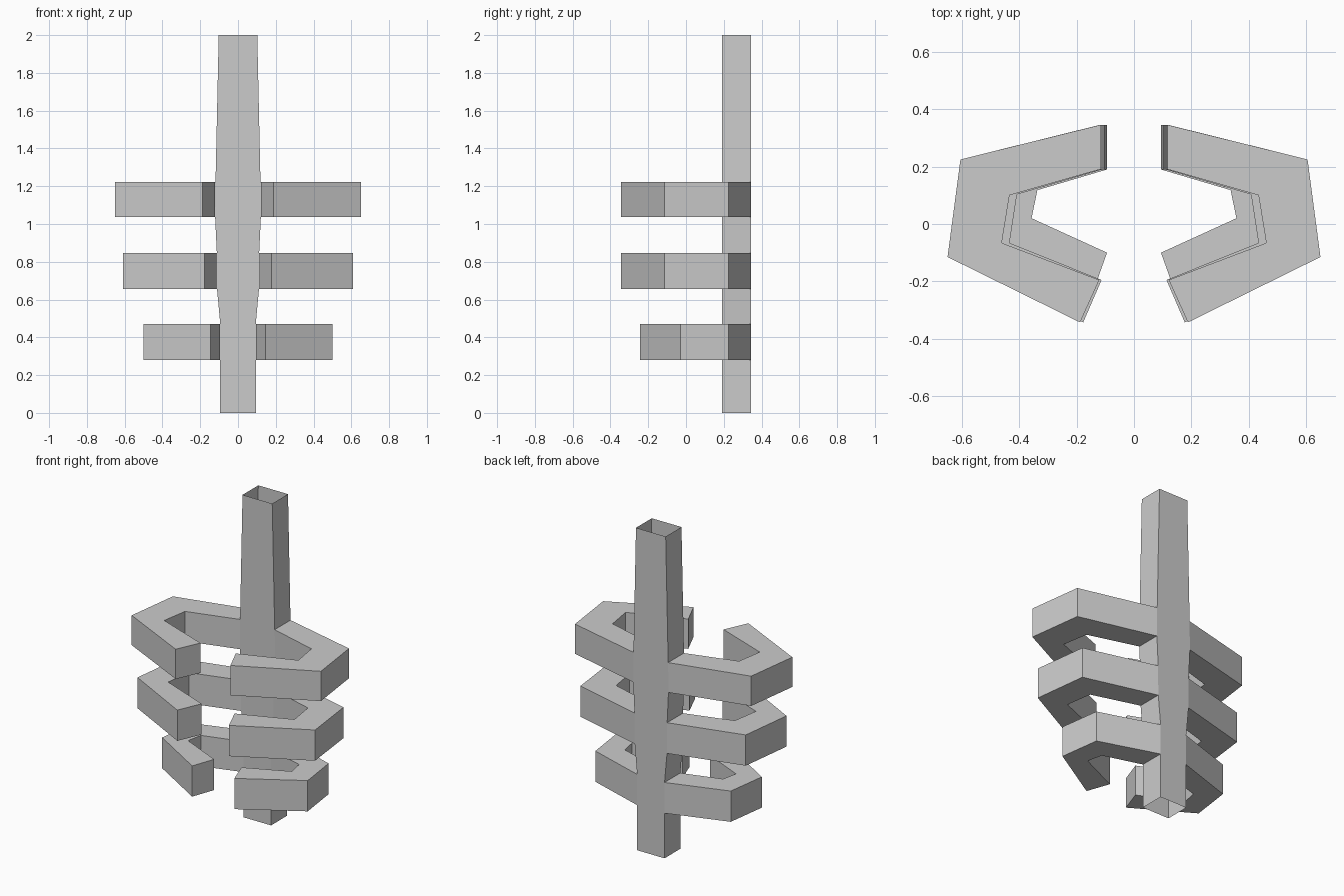
import bpy, bmesh

if "Cube" in bpy.data.objects:
    bpy.data.objects.remove(bpy.data.objects["Cube"])

BACK, FRONT = 0.345, 0.19
# spine half-width by height
LEVELS = [(0, .094), (.28, .094), (.471, .094), (.656, .111), (.847, .112),
          (1.037, .121), (1.222, .119), (2, .102)]
RIB_SPANS = {1: "lower", 3: "middle", 5: "upper"}

# rib plans after the spine joint: (outer point, inner point)
PLANS = {
    "lower": [((.465, .225), (.337, .118)), ((.50, -.03), (.357, .02)), ((.145, -.243), (.094, -.10))],
    "middle": [((.568, .225), (.408, .103)), ((.61, -.115), (.434, -.066)), ((.177, -.343), (.113, -.195))],
    "upper": [((.605, .225), (.434, .10)), ((.65, -.115), (.461, -.066)), ((.188, -.343), (.121, -.195))],
}


def finish(name, bm):
    bmesh.ops.recalc_face_normals(bm, faces=bm.faces)
    mesh = bpy.data.meshes.new(name)
    bm.to_mesh(mesh)
    bm.free()
    obj = bpy.data.objects.new(name, mesh)
    bpy.context.collection.objects.link(obj)
    return obj


def skin(bm, rings, skip=lambda level, side: False):
    """Join successive four-point rings with quads."""
    rings = [[bm.verts.new(p) for p in ring] for ring in rings]
    for i, (a, b) in enumerate(zip(rings, rings[1:])):
        for k in range(4):
            if not skip(i, k):
                n = (k + 1) % 4
                bm.faces.new((a[k], a[n], b[n], b[k]))
    return rings


# spine: hollow open tube, with side openings where the ribs join
bm = bmesh.new()
skin(bm, [[(-w, FRONT, z), (w, FRONT, z), (w, BACK, z), (-w, BACK, z)] for z, w in LEVELS],
     lambda level, side: level in RIB_SPANS and side in (1, 3))
finish("spine", bm)

# ribs: bent bars with a closed tip, mirrored to both sides
for level, label in RIB_SPANS.items():
    (z0, w0), (z1, w1) = LEVELS[level], LEVELS[level + 1]
    rings = [[(w0, BACK, z0), (w0, FRONT, z0), (w1, FRONT, z1), (w1, BACK, z1)]]
    for o, i in PLANS[label]:
        rings.append([(*o, z0), (*i, z0), (*i, z1), (*o, z1)])
    bm = bmesh.new()
    bm.faces.new(skin(bm, rings)[-1])
    rib = finish(label + "_rib_pair", bm)
    # make sure the open-ended rib faces outward
    bottom = min(rib.data.polygons, key=lambda p: p.center.z)
    if bottom.normal.z > 0:
        rib.data.flip_normals()
    rib.modifiers.new("both_sides", 'MIRROR').use_mirror_merge = False
